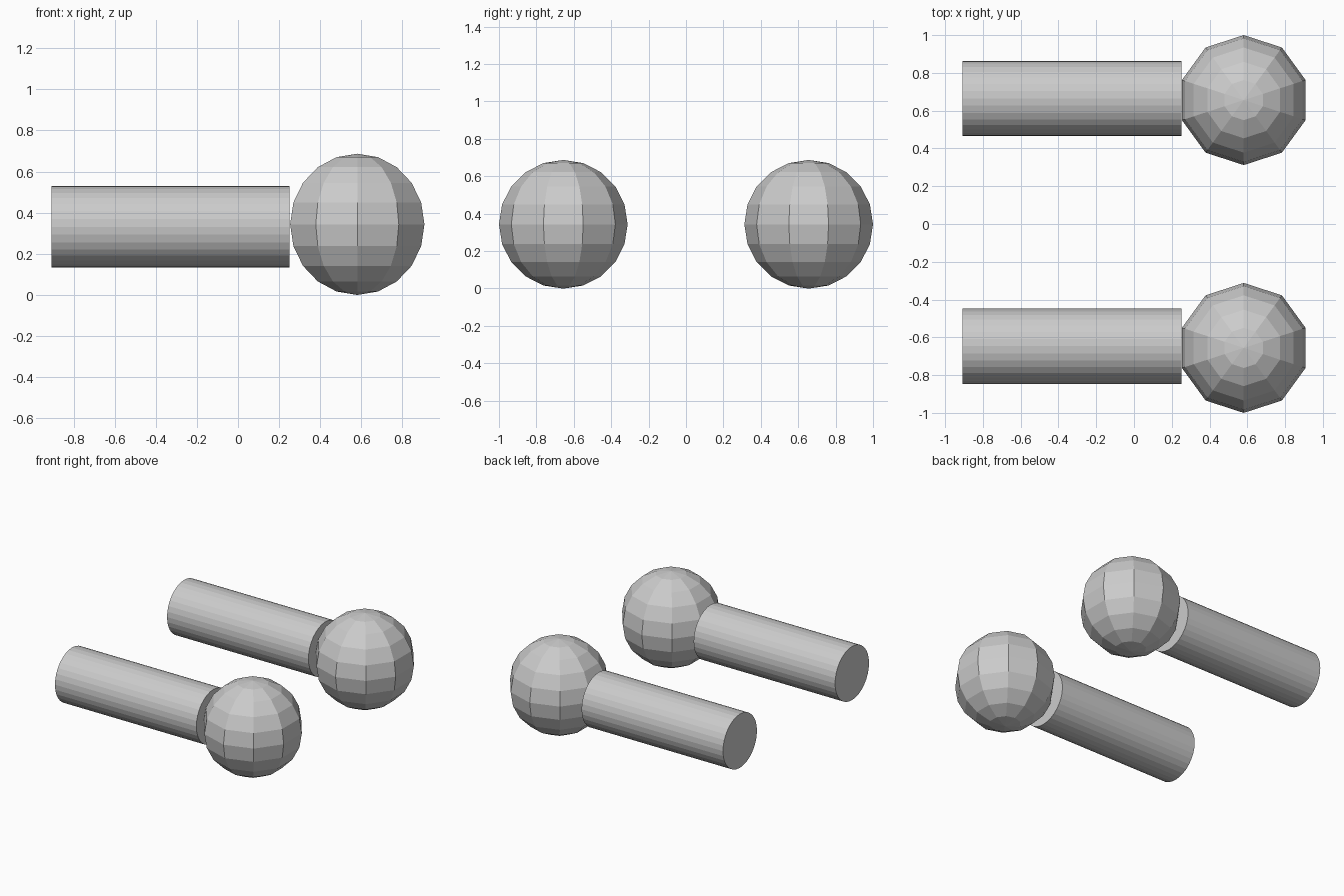
import bpy, bmesh
from math import radians
from mathutils import Matrix

if "Cube" in bpy.data.objects:
    bpy.data.objects.remove(bpy.data.objects["Cube"])


def add_object(name, bm):
    mesh = bpy.data.meshes.new(name)
    bm.to_mesh(mesh)
    bm.free()
    obj = bpy.data.objects.new(name, mesh)
    bpy.context.collection.objects.link(obj)
    return obj


def ball(name, center, radius):
    bm = bmesh.new()
    bmesh.ops.create_uvsphere(bm, u_segments=10, v_segments=10, radius=radius)
    # keep a column of corners on the y axis
    if max(v.co.y for v in bm.verts) < radius * 0.99:
        bmesh.ops.rotate(bm, verts=bm.verts, matrix=Matrix.Rotation(radians(90), 3, 'Z'))
    add_object(name, bm).location = center


def rod(name, x0, x1, y, z, radius):
    bm = bmesh.new()
    bmesh.ops.create_cone(bm, cap_ends=True, segments=32, radius1=radius,
                          radius2=radius, depth=x1 - x0,
                          matrix=Matrix.Rotation(radians(90), 4, 'Y'))
    add_object(name, bm).location = ((x0 + x1) / 2, y, z)


# Two identical pairs of a faceted ball and a capped rod behind it
for side, y in (("front", -0.656), ("back", 0.656)):
    ball(side + "_ball", (0.581, y, 0.343), 0.344)
    rod(side + "_rod", -0.908, 0.251, y + 0.009, 0.331, 0.199)
